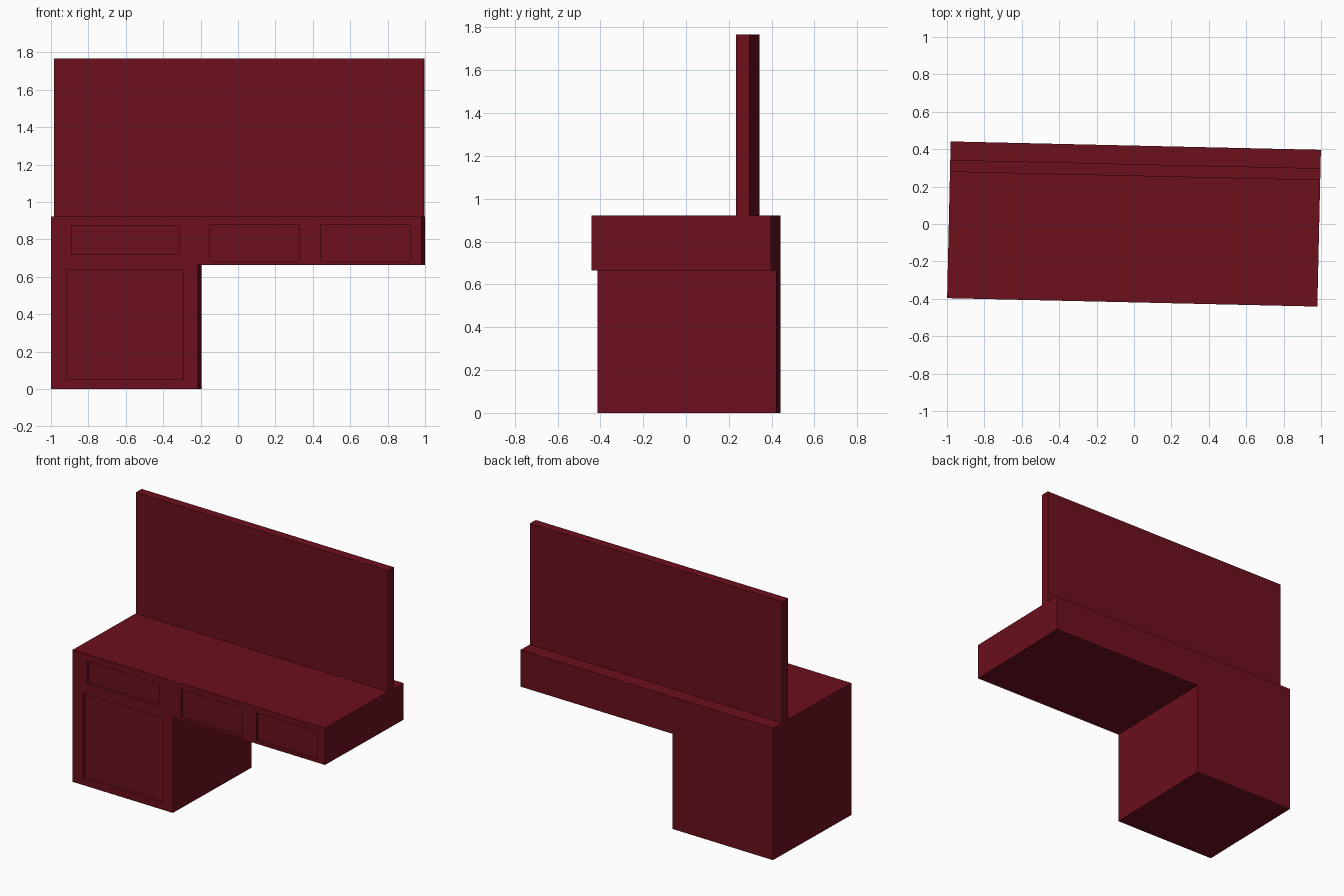
import bpy, bmesh, math
from mathutils import Matrix

if "Cube" in bpy.data.objects:
    bpy.data.objects.remove(bpy.data.objects["Cube"])

TURN = Matrix.Rotation(math.radians(-1.3), 4, 'Z')   # whole desk sits slightly turned
W, D = 0.99, 0.419                                   # half width, half depth
LEG_X, UNDER, TOP = -0.2035, 0.664, 0.921

red = bpy.data.materials.new("dark_red")
red.diffuse_color = (0.15, 0.005, 0.012, 1)
red.use_nodes = True
red.node_tree.nodes["Principled BSDF"].inputs["Base Color"].default_value = red.diffuse_color


def prism(name, profile, y0, y1):
    """Extrude an x/z profile from y0 to y1."""
    bm = bmesh.new()
    face = bm.faces.new([bm.verts.new((x, y0, z)) for x, z in profile])
    out = bmesh.ops.extrude_face_region(bm, geom=[face])
    moved = [v for v in out["geom"] if isinstance(v, bmesh.types.BMVert)]
    bmesh.ops.translate(bm, verts=moved, vec=(0, y1 - y0, 0))
    bmesh.ops.recalc_face_normals(bm, faces=bm.faces)
    me = bpy.data.meshes.new(name)
    bm.to_mesh(me)
    bm.free()
    me.materials.append(red)
    ob = bpy.data.objects.new(name, me)
    bpy.context.collection.objects.link(ob)
    ob.matrix_world = TURN
    return ob


def rect(x0, x1, z0, z1):
    return [(x0, z0), (x1, z0), (x1, z1), (x0, z1)]


# L-shaped desk: cabinet on the left, apron and top on the right
desk = prism("desk_body", [(-W, 0), (LEG_X, 0), (LEG_X, UNDER),
                           (W, UNDER), (W, TOP), (-W, TOP)], -D, D)

# Upright back panel
prism("back_panel", rect(-W, W, TOP, 1.766), 0.2565, 0.32)

# Shallow recessed door and drawer fronts
recesses = {
    "door": (-0.908, -0.282, 0.051, 0.637),
    "left_drawer": (-0.879, -0.307, 0.718, 0.873),
    "middle_drawer": (-0.141, 0.338, 0.683, 0.878),
    "right_drawer": (0.453, 0.930, 0.683, 0.878),
}
for part, box in recesses.items():
    cutter = prism(part + "_cutter", rect(*box), -D - 0.1, -D + 0.018)
    cutter.hide_render = True
    bpy.context.view_layer.objects.active = desk
    mod = desk.modifiers.new(part, 'BOOLEAN')
    mod.operation, mod.solver, mod.object = 'DIFFERENCE', 'EXACT', cutter
    bpy.ops.object.modifier_apply(modifier=mod.name)
    bpy.data.objects.remove(cutter)
